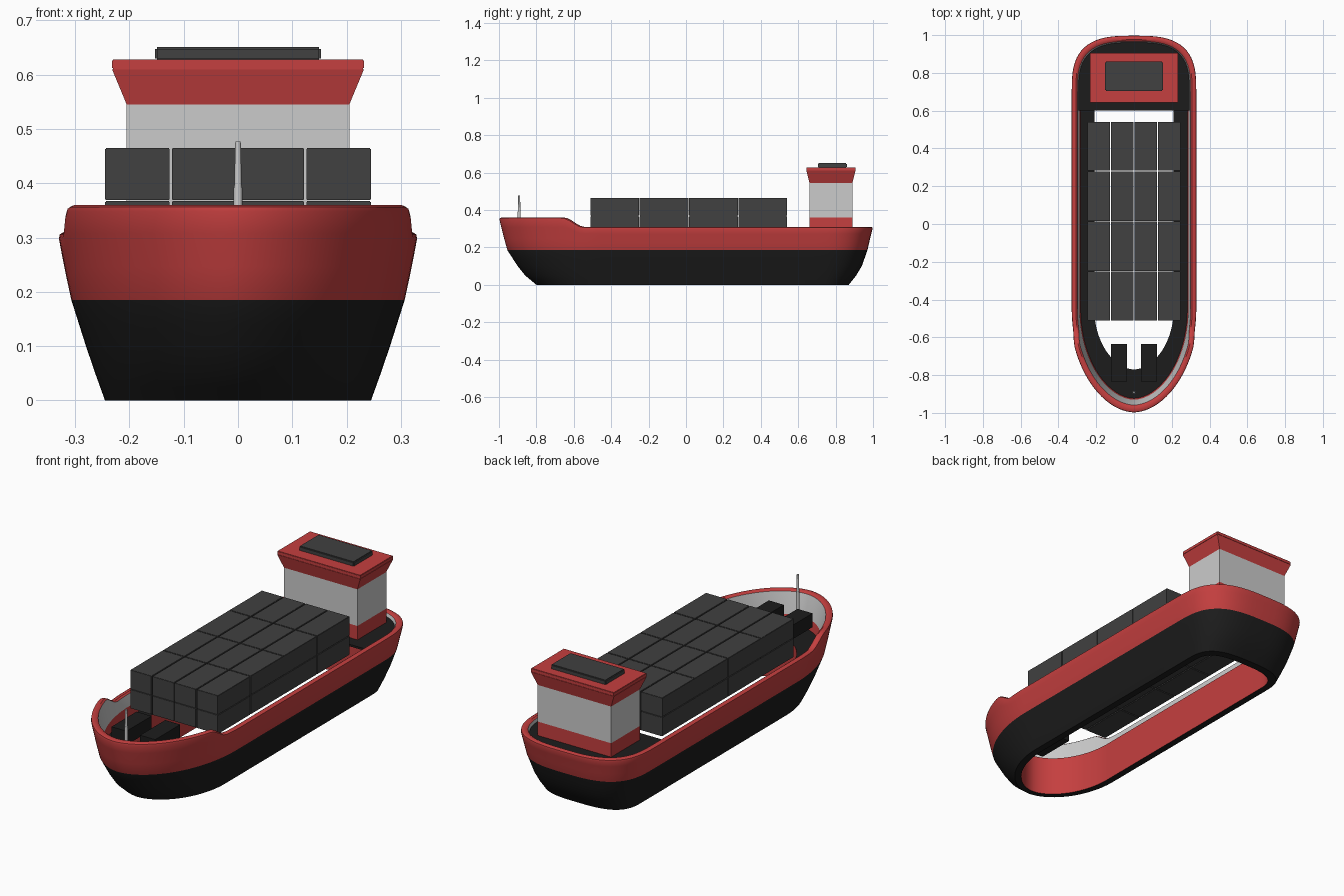
import bpy, bmesh, math

if "Cube" in bpy.data.objects:
    bpy.data.objects.remove(bpy.data.objects["Cube"])


def material(name, rgb):
    m = bpy.data.materials.new(name)
    m.use_nodes = True
    m.diffuse_color = (*rgb, 1)
    m.node_tree.nodes["Principled BSDF"].inputs["Base Color"].default_value = (*rgb, 1)
    return m


RED = material("red paint", (0.56, 0.05, 0.05))
BLACK = material("black paint", (0.012, 0.012, 0.012))
GREY = material("light grey paint", (0.6, 0.6, 0.6))
DARK = material("dark grey steel", (0.052, 0.052, 0.052))


def finish(name, bm, mats, smooth=None):
    bmesh.ops.recalc_face_normals(bm, faces=bm.faces)
    me = bpy.data.meshes.new(name)
    bm.to_mesh(me)
    bm.free()
    ob = bpy.data.objects.new(name, me)
    bpy.context.collection.objects.link(ob)
    for m in mats:
        me.materials.append(m)
    if smooth:
        bpy.ops.object.select_all(action='DESELECT')
        ob.select_set(True)
        bpy.context.view_layer.objects.active = ob
        bpy.ops.object.shade_smooth_by_angle(angle=math.radians(smooth))
    return ob


def box(name, x0, x1, y0, y1, z0, z1, mat, bevel=0, flare=0):
    """Box, optionally wider at the top by flare, with bevelled edges."""
    bm = bmesh.new()
    bmesh.ops.create_cube(bm, size=1)
    for v in bm.verts:
        f = flare if v.co.z > 0 else 0
        v.co = (x1 + f if v.co.x > 0 else x0 - f,
                y1 + f * 0.6 if v.co.y > 0 else y0 - f * 0.6,
                z1 if v.co.z > 0 else z0)
    if bevel:
        bmesh.ops.bevel(bm, geom=bm.edges[:], offset=bevel, segments=2, affect='EDGES')
    return finish(name, bm, [mat])


# Hull form: height, half width, bow y, stern y
FORM = [(0.0, 0.245, -0.80, 0.87), (0.05, 0.263, -0.86, 0.91),
        (0.10, 0.280, -0.90, 0.94), (0.185, 0.307, -0.955, 0.97),
        (0.25, 0.321, -0.973, 0.985), (0.31, 0.332, -0.988, 1.0),
        (0.36, 0.343, -1.0, 1.0)]


def form(z):
    for a, b in zip(FORM, FORM[1:]):
        if z <= b[0] or b is FORM[-1]:
            t = min(1, (z - a[0]) / (b[0] - a[0]))
            return [p + (q - p) * t for p, q in zip(a[1:], b[1:])]


BOW_STEPS, SIDE_STEPS, STERN_STEPS = 34, 6, 16
BOW_START, STERN_START = -0.45, 0.70


def half_point(i, w, bow, stern):
    """Point i of the half outline, from bow tip to stern middle."""
    if i <= BOW_STEPS:
        a = math.pi / 2 * (1 - i / BOW_STEPS)
        return w * max(0, math.cos(a)) ** 1.08, BOW_START + (bow - BOW_START) * math.sin(a)
    i -= BOW_STEPS
    if i <= SIDE_STEPS:
        return w, BOW_START + (STERN_START - BOW_START) * i / SIDE_STEPS
    a = math.pi / 2 * (i - SIDE_STEPS) / STERN_STEPS
    return (w * max(0, math.cos(a)) ** 0.667,
            STERN_START + (stern - STERN_START) * math.sin(a) ** 0.667)


LAST = BOW_STEPS + SIDE_STEPS + STERN_STEPS
ORDER = [(i, 1) for i in range(LAST + 1)] + [(i, -1) for i in range(LAST - 1, 0, -1)]


def rim(i):
    y = half_point(i, *form(0.31))[1]
    t = min(1, max(0, (-0.55 - y) / 0.11))
    return 0.31 + 0.05 * t * t * (3 - 2 * t)


def ring(bm, height, inset=0, hole=False):
    verts = []
    for i, side in ORDER:
        z = height(rim(i))
        w, bow, stern = (0.21, -0.77, 0.83) if hole else form(z)
        x, y = half_point(i, w - inset, bow + inset * 1.3, stern - inset)
        verts.append(bm.verts.new((side * x, y, z)))
    return verts


# Hull shell: outer side, rounded rim, inner bulwark, ledge and open well
def at(z):
    return lambda r: z


def part(f):
    return lambda r: 0.185 + f * (r - 0.185)


def below(d):
    return lambda r: r - d


bm = bmesh.new()
# each entry: height rule, inset, well outline, material of the band above it
R, K, G = 0, 1, 2
SECTION = [(at(0), 0, False, K), (at(0.025), 0, False, K), (at(0.05), 0, False, K),
           (at(0.10), 0, False, K), (at(0.14), 0, False, K), (at(0.185), 0, False, R),
           (part(0.35), 0, False, R), (part(0.7), 0, False, R), (below(0.012), 0, False, R),
           (below(0.004), 0.003, False, R), (below(0), 0.011, False, R),
           (below(0), 0.024, False, R), (below(0.006), 0.031, False, G),
           (at(0.25), 0.033, False, R), (at(0.20), 0.028, False, K),
           (at(0.20), 0, True, R), (at(0.10), 0, True, R), (at(0), 0, True, K)]
rings = [ring(bm, h, d, hole) for h, d, hole, _ in SECTION]
for k, (_, _, _, mat) in enumerate(SECTION):
    a, b = rings[k], rings[(k + 1) % len(rings)]
    for j in range(len(a)):
        n = (j + 1) % len(a)
        bm.faces.new((a[j], a[n], b[n], b[j])).material_index = mat
finish("hull", bm, [RED, BLACK, GREY], 35)

# Stern deck plate fitted inside the bulwark
bm = bmesh.new()
w, bow, stern = form(0.29)
outline = [(s * x, y) for i, s in ORDER
           for x, y in [half_point(i, w - 0.034, bow, stern - 0.034)] if y > 0.6]
outline = [(w - 0.034, 0.6)] + outline + [(0.034 - w, 0.6)]
face = bm.faces.new([bm.verts.new((x, y, 0.28)) for x, y in outline])
top = bmesh.ops.extrude_face_region(bm, geom=[face])["geom"]
bmesh.ops.translate(bm, vec=(0, 0, 0.01),
                    verts=[v for v in top if isinstance(v, bmesh.types.BMVert)])
finish("stern_deck", bm, [BLACK])

# Bridge tower
box("tower_base", -0.205, 0.205, 0.66, 0.89, 0.285, 0.36, RED)
box("tower_cabin", -0.205, 0.205, 0.66, 0.89, 0.36, 0.545, GREY)
box("bridge_flare", -0.205, 0.205, 0.66, 0.89, 0.545, 0.61, RED, flare=0.027)
box("bridge_roof", -0.232, 0.232, 0.644, 0.906, 0.61, 0.628, RED, 0.002)
box("roof_hatch", -0.153, 0.153, 0.705, 0.86, 0.626, 0.651, DARK, 0.004)

# Container stack
GAP = 0.002
COLUMNS = [-0.247, -0.124, 0, 0.124, 0.247]
ROWS = [-0.512, -0.25, 0.015, 0.28, 0.542]
LAYERS = [0.27, 0.368, 0.466]
for x0, x1 in zip(COLUMNS, COLUMNS[1:]):
    for y0, y1 in zip(ROWS, ROWS[1:]):
        for z0, z1 in zip(LAYERS, LAYERS[1:]):
            box("container", x0 + GAP, x1 - GAP, y0 + GAP, y1 - GAP,
                z0 + GAP / 2, z1 - GAP / 2, DARK, 0.0015)

# Foredeck blocks
for name, s in (("left", 1), ("right", -1)):
    box(name + "_foredeck_block", s * 0.08 - 0.042, s * 0.08 + 0.042,
        -0.835, -0.635, 0.265, 0.335, BLACK)


# Bow mast
def mast(name, r0, r1, z0, z1):
    bm = bmesh.new()
    bmesh.ops.create_cone(bm, cap_ends=True, segments=16, radius1=r0, radius2=r1, depth=z1 - z0)
    bmesh.ops.translate(bm, vec=(0, -0.892, (z0 + z1) / 2), verts=bm.verts)
    finish(name, bm, [GREY], 40)


mast("mast_base", 0.009, 0.008, 0.20, 0.392)
mast("mast_pole", 0.007, 0.005, 0.392, 0.477)
